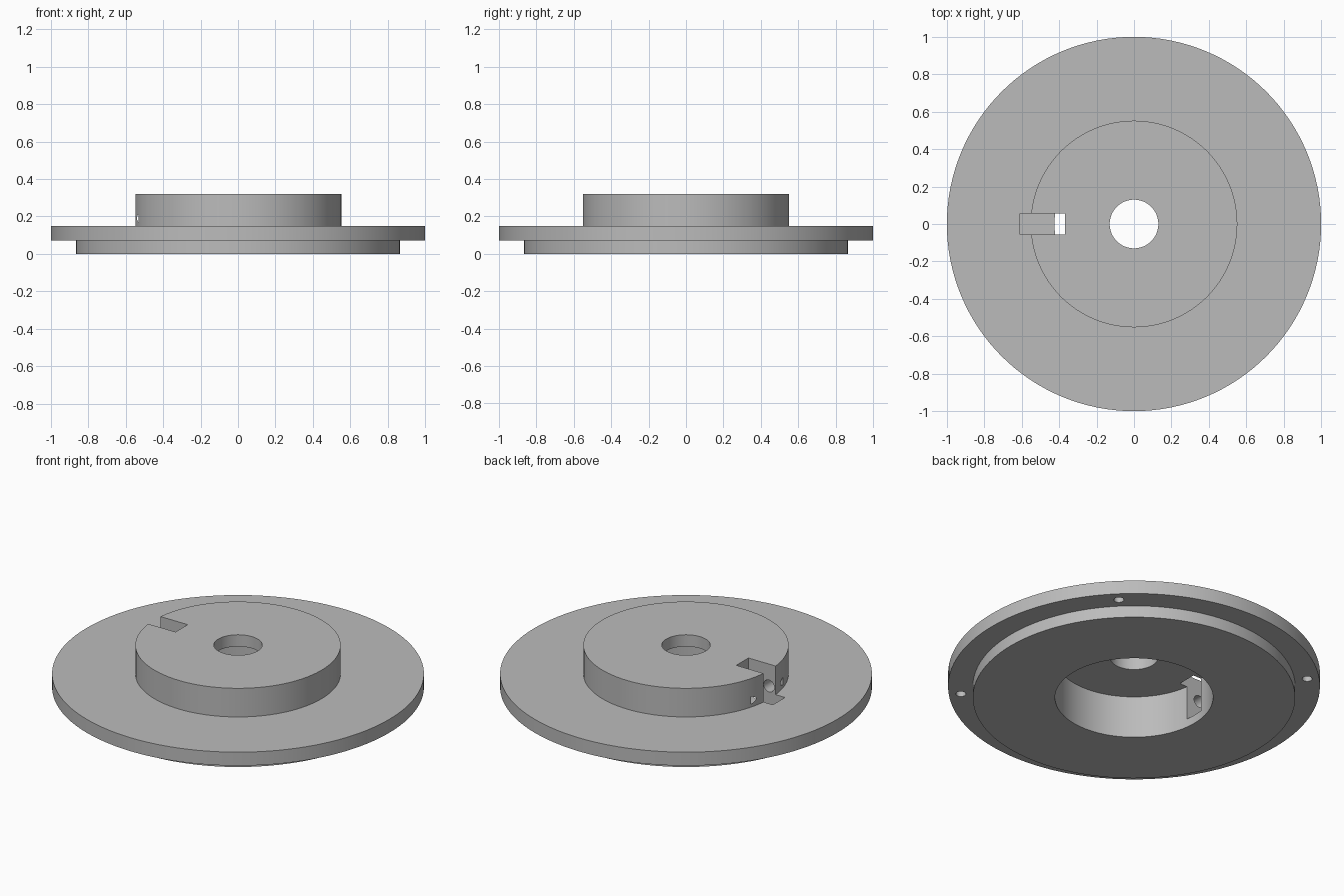
import bpy, bmesh, math
from mathutils import Matrix, Vector

cube = bpy.data.objects.get("Cube")
if cube:
    bpy.data.objects.remove(cube, do_unlink=True)

SEGMENTS = 128

grey = bpy.data.materials.new("machined_grey")
grey.use_nodes = True
grey.diffuse_color = (0.5, 0.5, 0.5, 1)
grey.node_tree.nodes["Principled BSDF"].inputs["Base Color"].default_value = grey.diffuse_color


def make_object(name, bm):
    bmesh.ops.recalc_face_normals(bm, faces=bm.faces)
    mesh = bpy.data.meshes.new(name)
    bm.to_mesh(mesh)
    bm.free()
    mesh.materials.append(grey)
    obj = bpy.data.objects.new(name, mesh)
    bpy.context.collection.objects.link(obj)
    return obj


def lathe(name, profile):
    """Revolve a closed (radius, height) outline around z."""
    bm = bmesh.new()
    rings = []
    for i in range(SEGMENTS):
        turn = Matrix.Rotation(math.tau * i / SEGMENTS, 3, "Z")
        rings.append([bm.verts.new(turn @ Vector((r, 0, z))) for r, z in profile])
    for i, ring in enumerate(rings):
        nxt = rings[(i + 1) % SEGMENTS]
        for j in range(len(profile)):
            k = (j + 1) % len(profile)
            bm.faces.new((ring[j], nxt[j], nxt[k], ring[k]))
    return make_object(name, bm)


def cut(target, cutter):
    cutter.hide_render = True
    cutter.hide_set(True)
    mod = target.modifiers.new(cutter.name, "BOOLEAN")
    mod.operation = "DIFFERENCE"
    mod.solver = "EXACT"
    mod.object = cutter


def drill(name, radius, depth, matrix):
    bm = bmesh.new()
    bmesh.ops.create_cone(bm, cap_ends=True, segments=32, radius1=radius,
                          radius2=radius, depth=depth, matrix=matrix)
    return make_object(name, bm)


# Stepped flange and hub with a centre bore and a wide pocket underneath
body = lathe("flanged_hub", [
    (0.425, 0), (0.867, 0), (0.867, 0.07), (1, 0.07), (1, 0.15), (0.552, 0.15),
    (0.552, 0.32), (0.13, 0.32), (0.13, 0.25), (0.425, 0.25)])

# Radial slot through the hub wall, sunk into the flange
bm = bmesh.new()
bmesh.ops.create_cube(bm, size=1, matrix=Matrix.Translation((-0.49, 0, 0.225))
                      @ Matrix.Diagonal((0.24, 0.114, 0.35, 1)))
cut(body, make_object("slot_cutter", bm))

# Blind cross hole in the two side walls of the slot
cut(body, drill("cross_hole_cutter", 0.035, 0.3,
                Matrix.Translation((-0.505, 0, 0.19)) @ Matrix.Rotation(math.pi / 2, 4, "X")))

# Four blind holes under the flange rim
for i in range(4):
    angle = math.pi / 4 + i * math.pi / 2
    spot = Matrix.Translation((0.935 * math.cos(angle), 0.935 * math.sin(angle), 0.08))
    cut(body, drill("rim_hole_cutter", 0.027, 0.08, spot))

# Bake the cuts, then shade the round walls smooth with crisp edges
bpy.ops.object.select_all(action="DESELECT")
bpy.context.view_layer.objects.active = body
body.select_set(True)
for mod in list(body.modifiers):
    cutter = mod.object
    bpy.ops.object.modifier_apply(modifier=mod.name)
    bpy.data.objects.remove(cutter, do_unlink=True)
bpy.ops.object.shade_smooth_by_angle(angle=math.radians(30))
